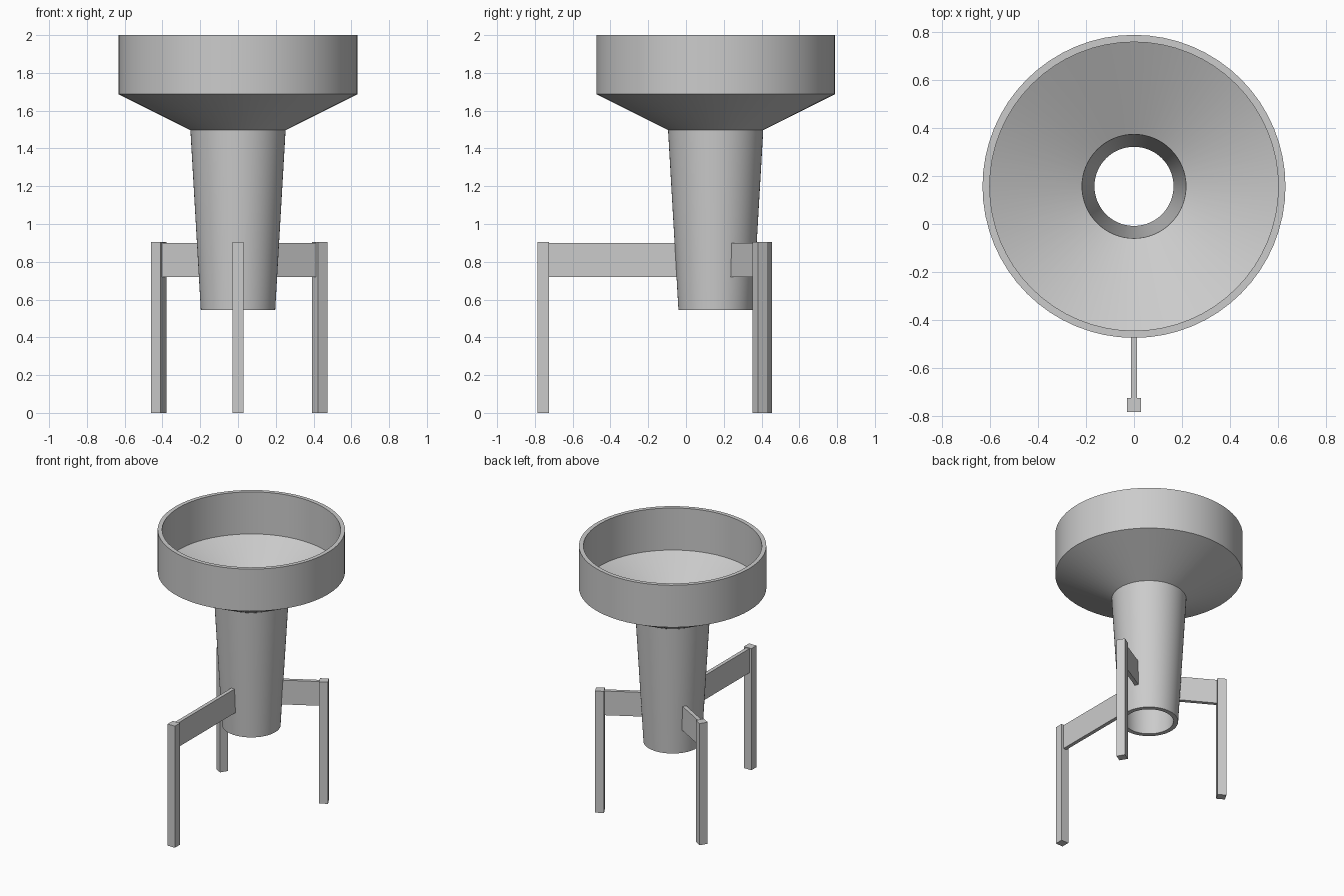
import bpy, bmesh, math
from mathutils import Matrix, Vector

cube = bpy.data.objects.get("Cube")
if cube:
    bpy.data.objects.remove(cube, do_unlink=True)

grey = bpy.data.materials.new("light_grey")
grey.use_nodes = True
grey.diffuse_color = (0.6, 0.6, 0.6, 1)
grey.node_tree.nodes["Principled BSDF"].inputs["Base Color"].default_value = (0.6, 0.6, 0.6, 1)

AXIS_Y = 0.157   # funnel axis position
SEGMENTS = 64


def add_object(name, bm):
    bmesh.ops.recalc_face_normals(bm, faces=bm.faces)
    mesh = bpy.data.meshes.new(name)
    bm.to_mesh(mesh)
    bm.free()
    mesh.materials.append(grey)
    obj = bpy.data.objects.new(name, mesh)
    bpy.context.collection.objects.link(obj)
    return obj


def lathe(name, profile):
    """Revolve a closed (radius, height) outline around the funnel axis."""
    bm = bmesh.new()
    rings = []
    for i in range(SEGMENTS):
        a = math.tau * i / SEGMENTS
        rings.append([bm.verts.new((r * math.cos(a), r * math.sin(a) + AXIS_Y, z))
                      for r, z in profile])
    n = len(profile)
    for i, ring in enumerate(rings):
        nxt = rings[(i + 1) % SEGMENTS]
        for j in range(n):
            k = (j + 1) % n
            bm.faces.new((ring[j], nxt[j], nxt[k], ring[k]))
    obj = add_object(name, bm)
    bpy.ops.object.select_all(action='DESELECT')
    obj.select_set(True)
    bpy.context.view_layer.objects.active = obj
    bpy.ops.object.shade_smooth_by_angle(angle=math.radians(20))
    return obj


def radial_box(name, angle, r0, r1, width, z0, z1, side):
    """Box running outwards from r0 to r1 at an angle, shifted sideways."""
    bm = bmesh.new()
    place = (Matrix.Translation((0, AXIS_Y, 0))
             @ Matrix.Rotation(math.radians(angle), 4, 'Z')
             @ Matrix.Translation(((r0 + r1) / 2, -side, (z0 + z1) / 2))
             @ Matrix.Diagonal((r1 - r0, width, z1 - z0, 1)))
    bmesh.ops.create_cube(bm, size=1, matrix=place)
    return add_object(name, bm)


# Hollow funnel: tapered spout, sloping cone and upright rim
lathe("funnel", [
    (0.197, 0.545), (0.252, 1.497), (0.632, 1.687), (0.632, 2.0),
    (0.602, 2.0), (0.602, 1.687), (0.217, 1.497), (0.165, 0.545),
])

# Three legs, each tied to the spout by a thin beam; the front one is longer
LEG = 0.06
for label, angle, reach, side in (("front", -90, 0.912, 0),
                                  ("back_left", 30, 0.493, 0.013),
                                  ("back_right", 150, 0.493, 0.013)):
    radial_box(label + "_leg", angle, reach - LEG / 2, reach + LEG / 2, LEG, 0, 0.905, side)
    radial_box(label + "_beam", angle, 0.19, reach - LEG / 2, 0.027, 0.72, 0.9, side)
